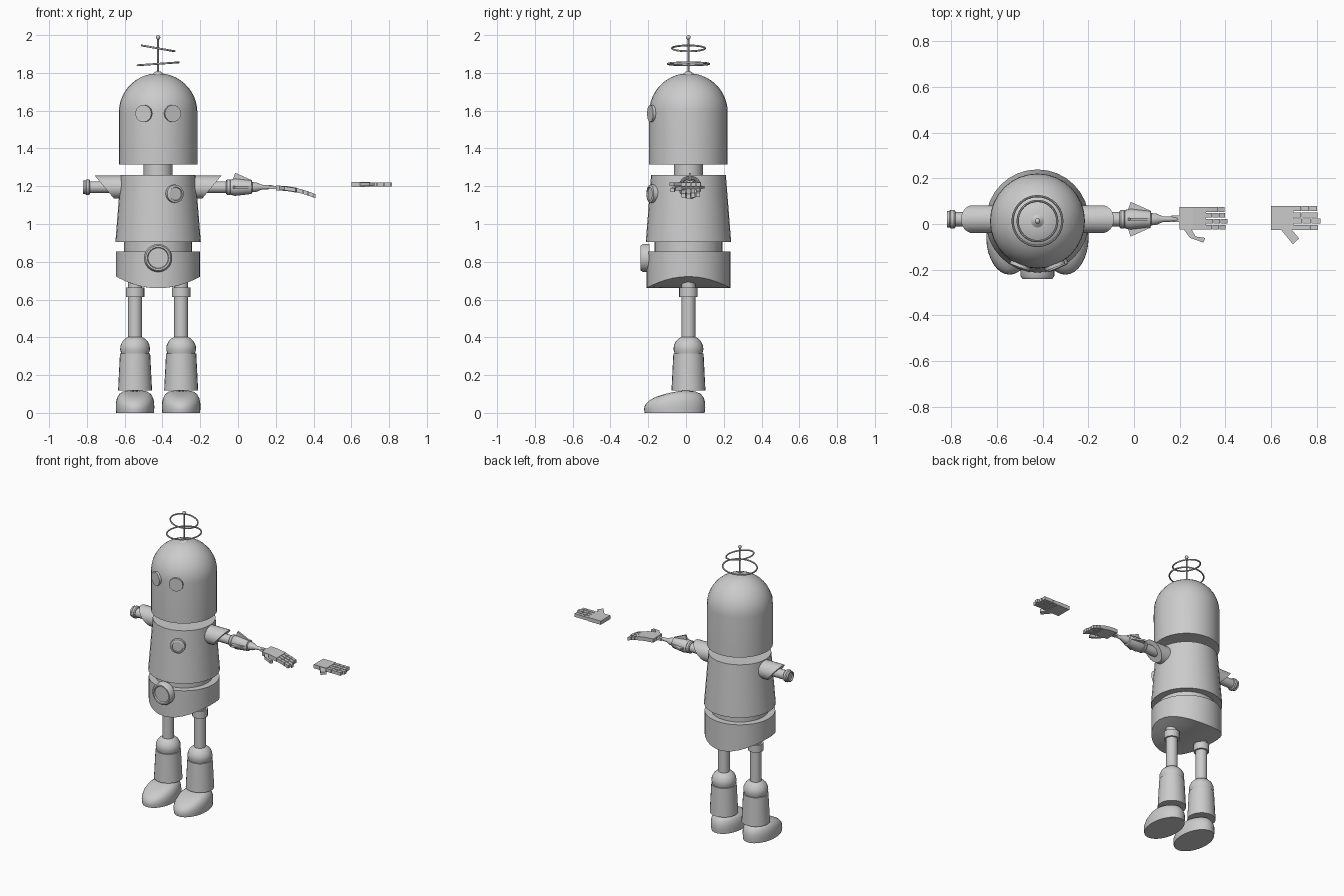
import bpy, bmesh, math
from mathutils import Matrix, Vector

if "Cube" in bpy.data.objects:
    bpy.data.objects.remove(bpy.data.objects["Cube"])

CX, CY, AZ = -0.423, 0.013, 1.195      # body axis and arm height


def finish(name, bm, warp=None, angle=35):
    if warp:
        for v in bm.verts:
            v.co = Vector(warp(*v.co))
    bmesh.ops.recalc_face_normals(bm, faces=bm.faces)
    me = bpy.data.meshes.new(name)
    bm.to_mesh(me)
    bm.free()
    ob = bpy.data.objects.new(name, me)
    bpy.context.collection.objects.link(ob)
    bpy.ops.object.select_all(action='DESELECT')
    ob.select_set(True)
    bpy.context.view_layer.objects.active = ob
    bpy.ops.object.shade_smooth_by_angle(angle=math.radians(angle))
    return ob


def lathe(name, profile, loc=(CX, CY, 0), rot=None, segs=32, warp=None):
    """Spin (radius, height) points about z, then rotate and move."""
    bm = bmesh.new()
    rings = []
    for r, z in profile:
        if r < 1e-5:
            rings.append([bm.verts.new((0, 0, z))] * segs)
        else:
            rings.append([bm.verts.new((r * math.cos(2 * math.pi * i / segs),
                                        r * math.sin(2 * math.pi * i / segs), z))
                          for i in range(segs)])
    for a, b in zip(rings, rings[1:]):
        for i in range(segs):
            j = (i + 1) % segs
            vs = list(dict.fromkeys((a[i], a[j], b[j], b[i])))
            if len(vs) > 2:
                bm.faces.new(vs)
    m = Matrix.Translation(loc) @ (rot or Matrix()).to_4x4()
    bmesh.ops.transform(bm, matrix=m, verts=bm.verts)
    return finish(name, bm, warp)


def prisms(name, polys, z0, z1, warp=None):
    """Extrude plan outlines between two heights, as one object."""
    bm = bmesh.new()
    for p in polys:
        lo = [bm.verts.new((x, y, z0)) for x, y in p]
        hi = [bm.verts.new((x, y, z1)) for x, y in p]
        bm.faces.new(lo)
        bm.faces.new(hi)
        for i in range(len(p)):
            j = (i + 1) % len(p)
            bm.faces.new((lo[i], lo[j], hi[j], hi[i]))
    return finish(name, bm, warp, 20)


def rect(x0, x1, y0, y1):
    return [(x0, y0), (x1, y0), (x1, y1), (x0, y1)]


def can(r0, z0, r1, z1):
    return [(0, z0), (r0, z0), (r1, z1), (0, z1)]


# Head, neck, torso, waist
dome = [(0.208 * math.cos(a), 1.59 + 0.208 * math.sin(a))
        for a in [math.radians(79 * i / 10) for i in range(11)]]
lathe("head", [(0, 1.315), (0.208, 1.315)] + dome + [(0, 1.796)])
lathe("neck", can(0.077, 1.24, 0.077, 1.33))
lathe("torso", can(0.226, 0.905, 0.198, 1.26))
lathe("waist", can(0.18, 0.84, 0.18, 0.92))

# Pelvis with a saddle-cut underside
def saddle(x, y, z):
    return (x, y, z + 0.062 * ((x - CX) / 0.223) ** 2 if z < 0.8 else z)

lathe("pelvis", [(0, 0.66), (0.075, 0.66), (0.15, 0.66), (0.223, 0.66),
                 (0.223, 0.855), (0, 0.855)], warp=saddle)

# Dial, chest button and eyes, facing outward
def facing(angle):
    return Matrix.Rotation(angle, 3, 'Z') @ Matrix.Rotation(math.pi / 2, 3, 'X')

lathe("belly_dial", [(0, 0), (0.074, 0), (0.074, 0.036), (0.066, 0.048), (0.057, 0.048),
                     (0.053, 0.038), (0, 0.038)], (CX, -0.192, 0.82), facing(0))
lathe("chest_button", [(0, 0), (0.048, 0), (0.048, 0.032), (0.036, 0.036), (0.034, 0.03),
                       (0, 0.03)], (CX + 0.079, -0.161, 1.16), facing(math.radians(24)), 16)
for s, side in ((-1, "left"), (1, "right")):
    lathe(side + "_eye", can(0.046, 0, 0.046, 0.03), (CX + s * 0.068, -0.162, 1.585),
          facing(s * math.radians(21)), 12)

# Antenna: base, rod, ball and two tilted rings
lathe("antenna_base", can(0.035, 1.79, 0.012, 1.808), segs=16)
lathe("antenna_rod", can(0.005, 1.79, 0.005, 1.99), segs=8)
lathe("antenna_ball", [(0.012 * math.sin(math.pi * i / 6), 1.988 - 0.012 * math.cos(math.pi * i / 6))
                       for i in range(7)], segs=12)
for name, r, z, tilt in (("lower_ring", 0.109, 1.848, -4), ("upper_ring", 0.088, 1.93, 10)):
    tube = [(r + 0.005 * math.cos(math.pi * i / 4), 0.005 * math.sin(math.pi * i / 4))
            for i in range(9)]
    ring = lathe(name, tube, (CX, CY, z), Matrix.Rotation(math.radians(tilt), 3, 'Y'), 40)
    bm = bmesh.new()
    bm.from_mesh(ring.data)
    bmesh.ops.remove_doubles(bm, verts=bm.verts, dist=1e-5)
    bm.to_mesh(ring.data)
    bm.free()

# Legs and feet
for s, side in ((-1, "left"), (1, "right")):
    lx = CX + s * 0.122
    at = (lx, CY, 0)
    lathe(side + "_thigh", can(0.037, 0.37, 0.037, 0.72), at, segs=20)
    lathe(side + "_hip_collar", can(0.049, 0.613, 0.049, 0.663), at, segs=20)
    lathe(side + "_knee", [(0, 0.31), (0.072, 0.31), (0.079, 0.335), (0.077, 0.357), (0.066, 0.38),
                           (0.05, 0.395), (0.036, 0.402), (0, 0.402)], at, segs=24)
    lathe(side + "_shin", can(0.09, 0.118, 0.08, 0.314), at, segs=24)

    def shoe(x, y, z, lx=lx):
        h = 0.118 if y > 0.3 else 0.118 - 0.052 * ((0.3 - y) / 1.3) ** 1.4
        return (lx + 0.102 * x, -0.06 + 0.162 * y, h * z)

    lathe(side + "_foot", [(0, 0), (0.98, 0), (1, 0.25), (0.99, 0.5), (0.94, 0.7), (0.84, 0.86),
                           (0.68, 0.96), (0.45, 1), (0, 1)], (0, 0, 0), warp=shoe)

# Arms: obliquely cut sleeve, upper arm and elbow collar
AY = CY + 0.008
for s, side in ((-1, "left"), (1, "right")):
    out = Matrix.Rotation(s * math.pi / 2, 3, 'Y')

    def oblique(x, y, z, s=s):
        if abs(x - CX) > 0.2:
            x += s * 0.051 * (z - AZ) / 0.061
        return (x, y, z)

    lathe(side + "_sleeve", can(0.061, 0.12, 0.061, 0.284), (CX, AY, AZ), out, 24, oblique)
    lathe(side + "_upper_arm", can(0.031, 0.2, 0.031, 0.38), (CX, AY, AZ), out, 20)
    lathe(side + "_elbow", [(0, 0.36), (0.036, 0.36), (0.041, 0.366), (0.041, 0.38), (0.036, 0.386),
                            (0.036, 0.397), (0.029, 0.397), (0.029, 0.388), (0, 0.388)],
          (CX, AY, AZ), out, 20)

# Forearm with a tapered wrist
lathe("forearm", [(0, -0.04), (0.04, -0.04), (0.046, -0.015), (0.036, 0.072), (0.027, 0.076),
                  (0.024, 0.1), (0.013, 0.125), (0.01, 0.18), (0, 0.21)], (0, AY, AZ),
      Matrix.Rotation(math.pi / 2, 3, 'Y'), 20)

# Three cuff fins: top and both sides
fin = [[(-0.03, 0.03), (-0.015, 0.076), (0.075, 0.036), (0.06, 0.02)]]
for name, turn in (("back_fin", 0), ("top_fin", 90), ("front_fin", 180)):
    c, sn = math.cos(math.radians(turn)), math.sin(math.radians(turn))
    prisms(name, fin, -0.006, 0.006,
           lambda x, y, z, c=c, sn=sn: (x, AY + y * c - z * sn, AZ + y * sn + z * c))

# Hands: palm, segmented fingers and thumb; one bends down, one lies flat
def hand(name, warp, palm_len):
    prisms(name + "_palm", [rect(0, palm_len / 2, -0.05, 0.05),
                            rect(palm_len / 2, palm_len, -0.05, 0.05)], -0.013, 0.013, warp)
    fingers = []
    for i, tip in enumerate((0.203, 0.212, 0.2, 0.198)):
        y = -0.039 + 0.026 * i
        step = (tip - palm_len) / 3
        for k in range(3):
            a = palm_len + k * step
            fingers.append(rect(a, a + step - 0.002, y - 0.0105, y + 0.0105))
    prisms(name + "_fingers", fingers, -0.011, 0.011, warp)
    prisms(name + "_thumb", [[(0.015, -0.045), (0.05, -0.045), (0.07, -0.08), (0.045, -0.086)],
                             [(0.07, -0.08), (0.112, -0.086), (0.104, -0.106), (0.045, -0.086)]]
           if palm_len > 0.1 else
           [[(0.04, -0.045), (0.085, -0.045), (0.12, -0.085), (0.093, -0.109)]],
           -0.01, 0.01, warp)


hand("attached_hand", lambda x, y, z: (0.2 + x, AY + 0.004 + y, AZ - 0.004 + z - 0.044 * (x / 0.21) ** 2), 0.115)
hand("loose_hand", lambda x, y, z: (0.6 + 1.03 * x, 0.026 + 1.05 * y, 1.21 + z), 0.095)
prisms("wrist_plate", [rect(0.165, 0.205, AY - 0.012, AY + 0.016)], AZ - 0.01, AZ + 0.006)
